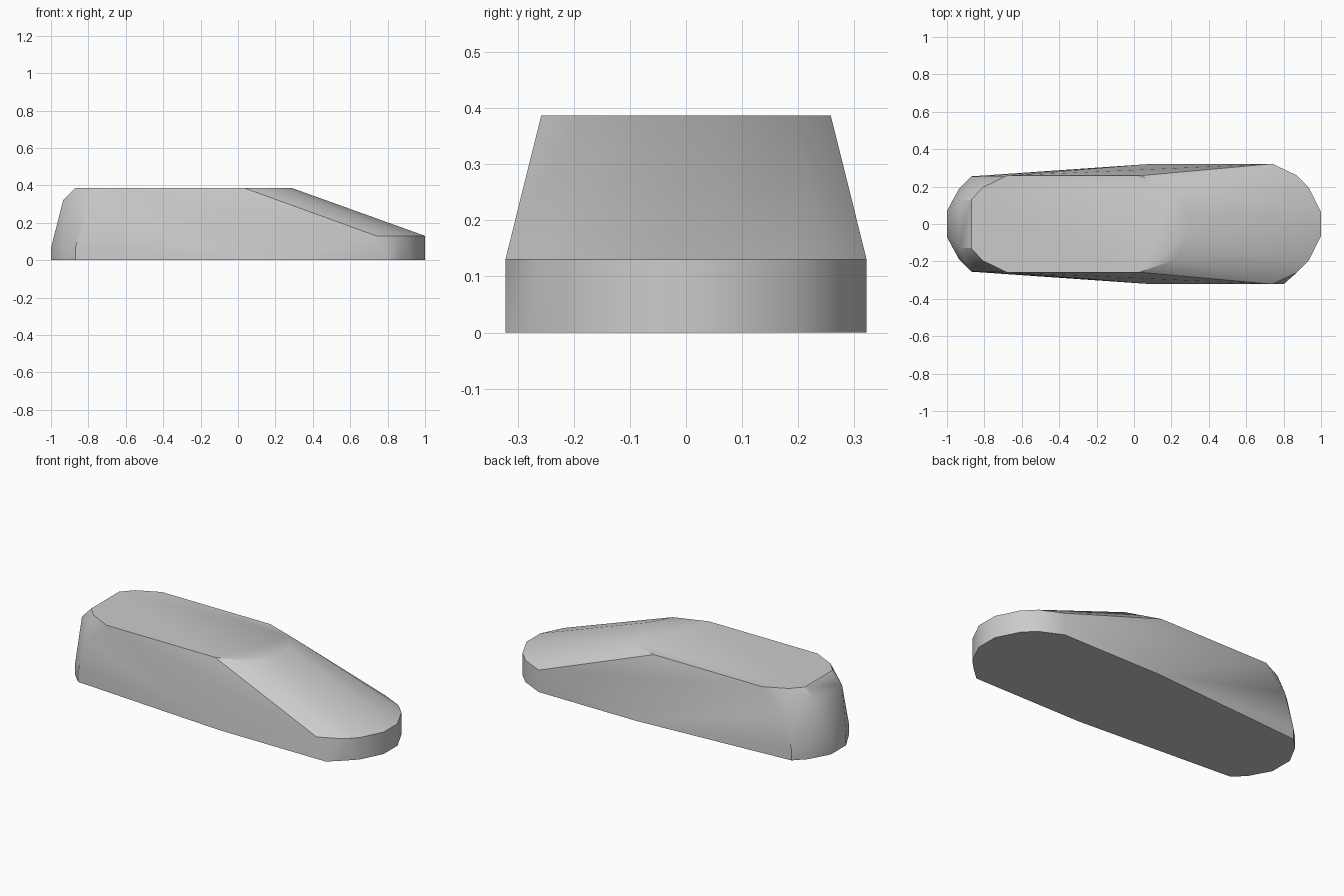
import bpy, bmesh, math

cube = bpy.data.objects.get("Cube")
if cube:
    bpy.data.objects.remove(cube)

grey = bpy.data.materials.new("plain grey")
grey.use_nodes = True
colour = (0.6, 0.6, 0.6, 1)
grey.diffuse_color = colour
grey.node_tree.nodes["Principled BSDF"].inputs["Base Color"].default_value = colour

NOSE_Z, ROOF_Z = 0.13, 0.387
bm = bmesh.new()


def ring(half_outline, z):
    """Add points mirrored across the length of the body."""
    for x, y in half_outline:
        for side in (-1, 1):
            bm.verts.new((x, side * y, z))


# Rounded nose with an upright wall
nose = [(0.87, 0.26), (0.935, 0.195), (1.0, 0.065)]
ring(nose, 0)
ring(nose + [(0.74, 0.322)], NOSE_Z)
for x, y in ((0.8, -0.322), (0.74, 0.322)):
    bm.verts.new((x, y, 0))

# Tail, upright at the foot and leaning in towards the roof
tail = [(-1.0, 0.07), (-0.935, 0.19), (-0.87, 0.255)]
ring(tail, 0)
ring(tail, 0.065)
ring([(-0.81, 0.255)], 0.26)
ring([(-0.935, 0.125)], 0.32)

# Widest point of the sides
ring([(0.1, 0.322)], 0)

# Flat roof, whose front edge starts the sloping bonnet
ring([(-0.87, 0.13), (-0.81, 0.195), (-0.68, 0.258),
      (0.03, 0.258), (0.22, 0.19), (0.285, 0.065)], ROOF_Z)

# Skin over all the sections
hull = bmesh.ops.convex_hull(bm, input=bm.verts)
loose = [v for v in bm.verts if not v.link_faces]
bmesh.ops.delete(bm, geom=loose, context="VERTS")
bmesh.ops.dissolve_limit(bm, angle_limit=math.radians(0.5),
                         verts=bm.verts, edges=bm.edges)
bmesh.ops.recalc_face_normals(bm, faces=bm.faces)

mesh = bpy.data.meshes.new("body")
bm.to_mesh(mesh)
bm.free()
mesh.materials.append(grey)
body = bpy.data.objects.new("body", mesh)
bpy.context.collection.objects.link(body)
bpy.context.view_layer.objects.active = body
body.select_set(True)
bpy.ops.object.shade_smooth_by_angle(angle=math.radians(30))
